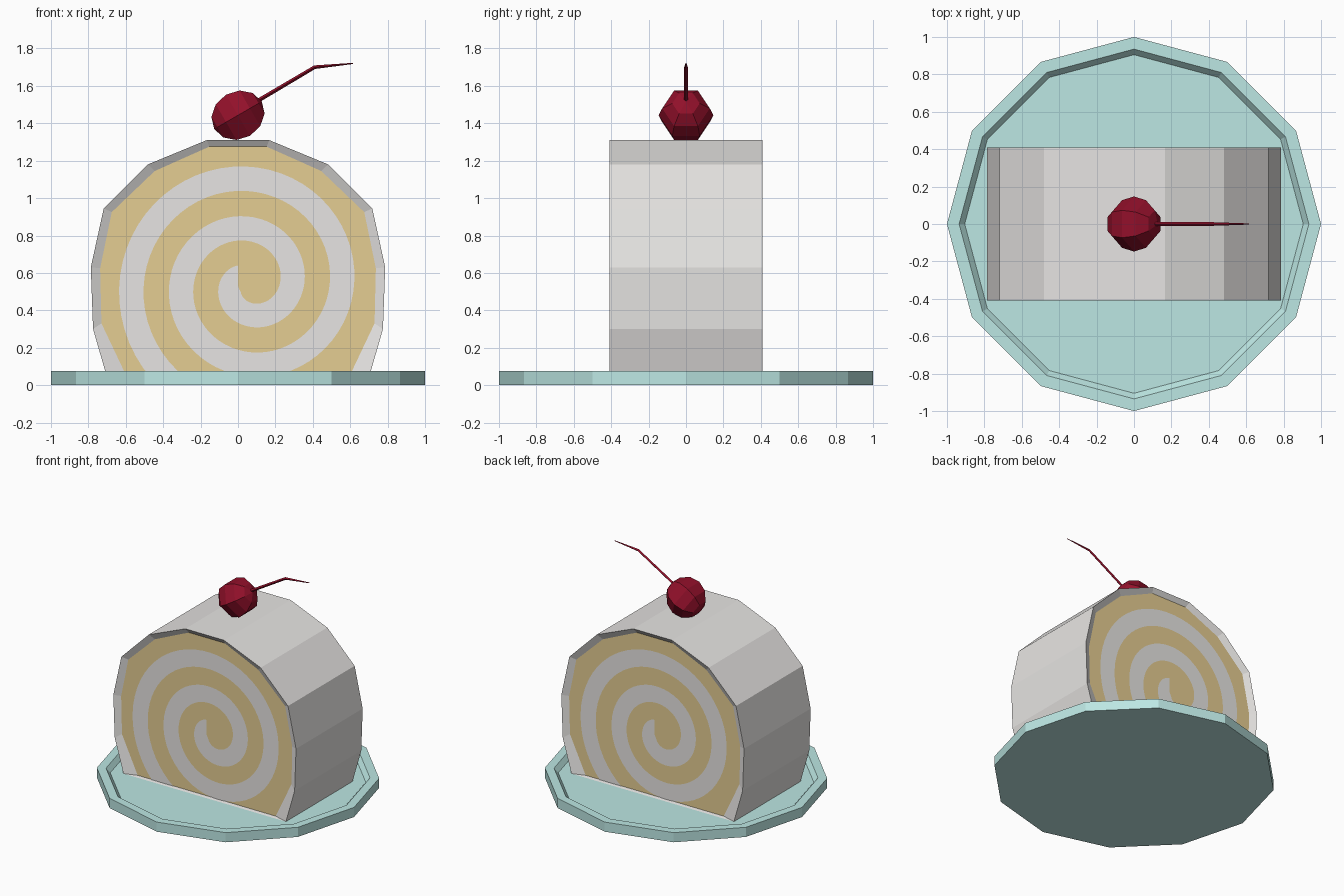
import bpy, bmesh, math
from mathutils import Vector, Matrix

if "Cube" in bpy.data.objects:
    bpy.data.objects.remove(bpy.data.objects["Cube"])


def material(name, rgb):
    """Flat colour from 0-255 sRGB values."""
    m = bpy.data.materials.new(name)
    lin = [((c / 255 + 0.055) / 1.055) ** 2.4 for c in rgb]
    m.diffuse_color = (*lin, 1)
    m.use_nodes = True
    m.node_tree.nodes["Principled BSDF"].inputs["Base Color"].default_value = m.diffuse_color
    return m


CREAM = material("cream", (232, 230, 228))
SPONGE = material("golden_sponge", (229, 205, 146))
TEAL = material("pale_teal", (190, 233, 229))
CHERRY = material("cherry_red", (146, 16, 42))


def finish(bm, name, mats, recalc=True):
    if recalc:
        bmesh.ops.recalc_face_normals(bm, faces=bm.faces)
    me = bpy.data.meshes.new(name)
    bm.to_mesh(me)
    bm.free()
    for m in mats:
        me.materials.append(m)
    ob = bpy.data.objects.new(name, me)
    bpy.context.collection.objects.link(ob)
    return ob


def loft(bm, loops):
    """Skin closed point loops one after another and cap both ends."""
    rings = [[bm.verts.new(p) for p in loop] for loop in loops]
    n = len(rings[0])
    for a, b in zip(rings, rings[1:]):
        for i in range(n):
            j = (i + 1) % n
            bm.faces.new((a[i], a[j], b[j], b[i]))
    return bm.faces.new(rings[0][::-1]), bm.faces.new(rings[-1])


# Plate: twelve sides, raised rim, sunken floor
FLOOR = 0.04
bm = bmesh.new()
loft(bm, [[(r * math.cos(k * math.pi / 6), r * math.sin(k * math.pi / 6), z) for k in range(12)]
          for r, z in ((1, 0), (1, 0.075), (0.935, 0.075), (0.905, FLOOR))])
finish(bm, "plate", [TEAL])


# Cake roll: mirrored profile, ends slope in to a recessed sponge face
def mirrored(half):
    return half + [(-x, z) for x, z in reversed(half)]


outer = mirrored([(0.70, FLOOR), (0.775, 0.30), (0.787, 0.63), (0.718, 0.945), (0.482, 1.18), (0.167, 1.31)])
inner = mirrored([(0.595, FLOOR + 0.005), (0.73, 0.33), (0.737, 0.625), (0.675, 0.925), (0.445, 1.145), (0.153, 1.275)])
DEPTH, RECESS = 0.41, 0.025
bm = bmesh.new()
sections = ((inner, RECESS - DEPTH), (outer, -DEPTH), (outer, DEPTH), (inner, DEPTH - RECESS))
for cap in loft(bm, [[(x, y, z) for x, z in prof] for prof, y in sections]):
    cap.material_index = 1
finish(bm, "cake_roll", [CREAM, SPONGE])

# Cream swirl: spiral strip clipped to the sponge outline, one per end
CX, CZ, BAND = 0.06, 0.54, 0.131


def swirl(name, turn):
    bm = bmesh.new()
    y = RECESS - DEPTH - 0.004
    pairs = []
    for deg in range(-238, 641, 6):
        t = math.radians(deg)
        r = 0.23 + 0.267 * (deg - 90) / 360
        # the tail end is cut straight near the centre
        r_in = 0.06 / -math.cos(t) if deg < -180 else max(r, 0.06)
        pairs.append([bm.verts.new((CX + q * math.cos(t), y, CZ + q * math.sin(t)))
                      for q in (r_in, r + BAND)])
    for (a, b), (d, c) in zip(pairs, pairs[1:]):
        bm.faces.new((a, b, c, d))
    for (x0, z0), (x1, z1) in zip(inner, inner[1:] + inner[:1]):
        bmesh.ops.bisect_plane(bm, geom=bm.verts[:] + bm.edges[:] + bm.faces[:], dist=1e-5,
                               plane_co=(x0, y, z0), plane_no=(z1 - z0, 0, x0 - x1), clear_outer=True)
    bmesh.ops.rotate(bm, verts=bm.verts, cent=(0, 0, 0), matrix=Matrix.Rotation(turn, 3, 'Z'))
    finish(bm, name, [CREAM], recalc=False)


swirl("front_swirl", 0)
swirl("back_swirl", math.pi)

# Cherry: six-sided ball tipped towards its stem
bm = bmesh.new()
bmesh.ops.create_uvsphere(bm, u_segments=6, v_segments=6, radius=0.147,
                          matrix=Matrix.Translation((0, 0, 1.443)) @ Matrix.Rotation(math.radians(60), 4, 'Y'))
finish(bm, "cherry", [CHERRY])

# Stem: tapered bent rod
bm = bmesh.new()
path = [((0.08, 0, 1.505), (0.87, 0.5), 0.011),
        ((0.41, 0, 1.70), (0.95, 0.3), 0.010),
        ((0.615, 0, 1.72), (0.99, 0.1), 0.003)]
loops = []
for p, (dx, dz), r in path:
    side, up = Vector((0, r, 0)), Vector((-dz, 0, dx)) * r
    loops.append([Vector(p) + v for v in (side, up, -side, -up)])
loft(bm, loops)
finish(bm, "cherry_stem", [CHERRY])
